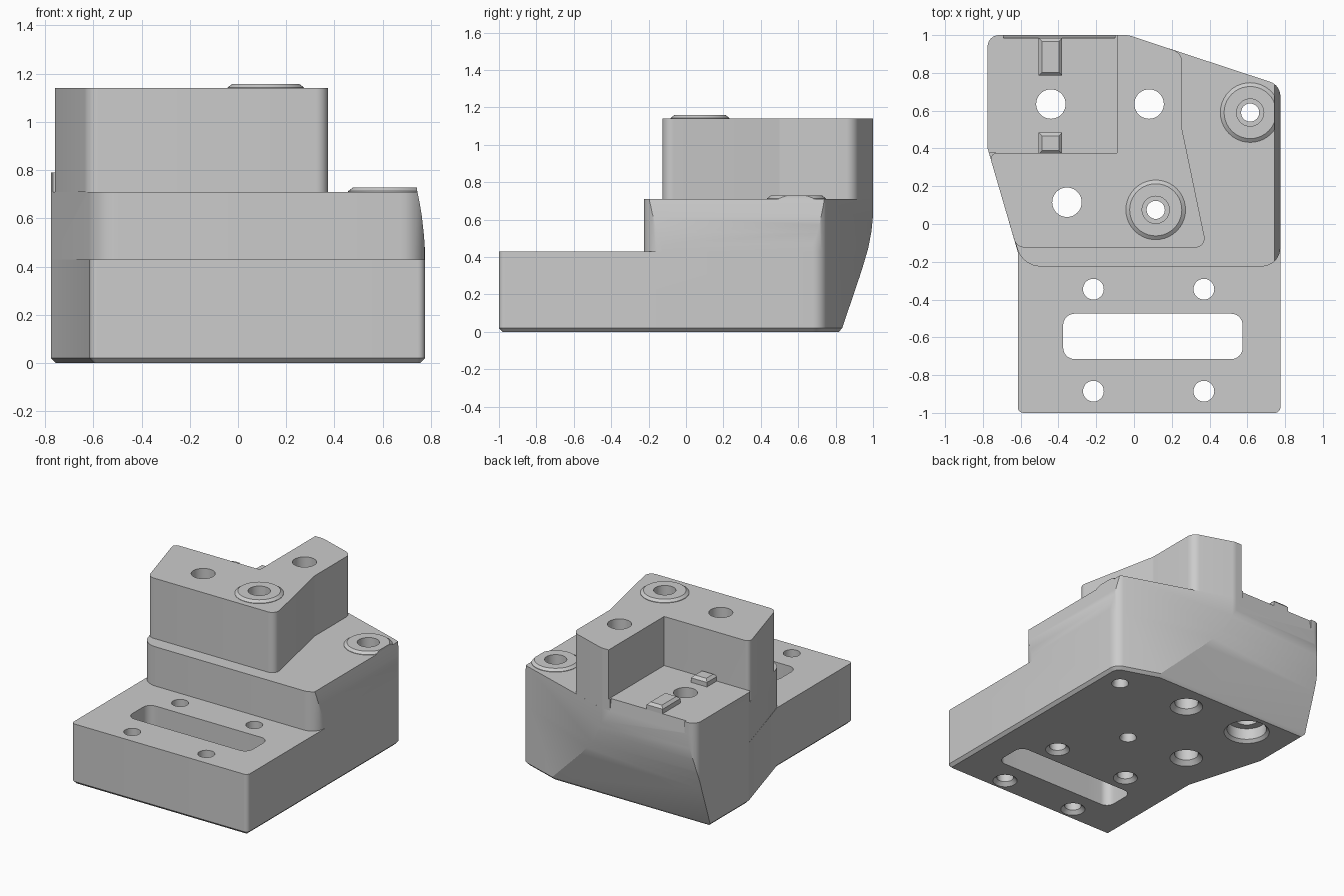
import bpy, bmesh, math
from mathutils import Vector

cube = bpy.data.objects.get("Cube")
if cube:
    bpy.data.objects.remove(cube, do_unlink=True)

GREY = (0.6, 0.6, 0.6, 1)
mat = bpy.data.materials.new("machined grey")
mat.use_nodes = True
mat.diffuse_color = GREY
bsdf = next(n for n in mat.node_tree.nodes if n.type == 'BSDF_PRINCIPLED')
bsdf.inputs["Base Color"].default_value = GREY

BASE, SHELF, POCKET, TOP = 0.43, 0.71, 0.79, 1.14


def finish(name, bm):
    bmesh.ops.recalc_face_normals(bm, faces=bm.faces[:])
    me = bpy.data.meshes.new(name)
    bm.to_mesh(me)
    bm.free()
    me.materials.append(mat)
    ob = bpy.data.objects.new(name, me)
    bpy.context.collection.objects.link(ob)
    return ob


def rounded(corners, steps=8):
    """Outline from (x, y, radius) corners, each rounded by an arc."""
    out = []
    for i, (x, y, r) in enumerate(corners):
        p = Vector((x, y))
        if r == 0:
            out.append(p)
            continue
        a = (Vector(corners[i - 1][:2]) - p).normalized()
        b = (Vector(corners[(i + 1) % len(corners)][:2]) - p).normalized()
        half = a.angle(b) / 2
        centre = p + (a + b).normalized() * (r / math.sin(half))
        va = (p + a * (r / math.tan(half)) - centre).normalized()
        vb = (p + b * (r / math.tan(half)) - centre).normalized()
        turn = math.pi - 2 * half
        for k in range(steps + 1):
            t = k / steps
            d = (va * math.sin((1 - t) * turn) + vb * math.sin(t * turn)) / math.sin(turn)
            out.append(centre + d * r)
    return out


def prism(name, pts, lo, hi, axis='z', chamfer=0, end=None):
    """Extrude an outline along an axis; optionally chamfer the edges at height end."""
    place = {'x': lambda a, b, h: (h, a, b),
             'y': lambda a, b, h: (a, h, b),
             'z': lambda a, b, h: (a, b, h)}[axis]
    bm = bmesh.new()
    bot = [bm.verts.new(place(p[0], p[1], lo)) for p in pts]
    top = [bm.verts.new(place(p[0], p[1], hi)) for p in pts]
    bm.faces.new(bot)
    bm.faces.new(top)
    n = len(pts)
    for i in range(n):
        j = (i + 1) % n
        bm.faces.new((bot[i], bot[j], top[j], top[i]))
    bmesh.ops.recalc_face_normals(bm, faces=bm.faces[:])
    if chamfer:
        rim = [e for e in bm.edges if all(abs(v.co.z - end) < 1e-5 for v in e.verts)]
        bmesh.ops.bevel(bm, geom=rim, offset=chamfer, segments=1, affect='EDGES')
    return finish(name, bm)


def lathe(name, x, y, profile, n=40):
    """Closed solid of revolution from (radius, z) pairs, bottom to top."""
    bm = bmesh.new()
    rings = [[bm.verts.new((x + r * math.cos(2 * math.pi * k / n),
                            y + r * math.sin(2 * math.pi * k / n), z))
              for k in range(n)] for r, z in profile]
    bm.faces.new(rings[0])
    bm.faces.new(rings[-1])
    for a, b in zip(rings, rings[1:]):
        for k in range(n):
            bm.faces.new((a[k], a[(k + 1) % n], b[(k + 1) % n], b[k]))
    return finish(name, bm)


def combine(target, other, op):
    mod = target.modifiers.new(op, 'BOOLEAN')
    mod.operation, mod.solver, mod.object = op, 'EXACT', other
    bpy.context.view_layer.objects.active = target
    bpy.ops.object.modifier_apply(modifier=mod.name)
    bpy.data.objects.remove(other, do_unlink=True)


# Outlines of the stacked levels
back = [(-0.775, 0.4, 0.06), (-0.775, 1, 0.06), (-0.03, 1, 0.1), (0.775, 0.735, 0.08)]
base_outline = rounded(back + [(0.775, -1, 0.03), (-0.615, -1, 0.03), (-0.615, -0.15, 0)])
shelf_outline = rounded(back + [(0.775, -0.225, 0.1), (-0.59, -0.225, 0.13)])
tower_outline = rounded([(-0.768, 0.375, 0.03), (-0.09, 0.375, 0), (-0.09, 1, 0),
                         (-0.03, 1, 0.1), (0.255, 0.906, 0.07), (0.255, 0.5, 0.05),
                         (0.385, -0.125, 0.05), (-0.622, -0.125, 0.06)])
pocket_outline = rounded([(-0.768, 0.375, 0), (-0.775, 0.4, 0), (-0.775, 1, 0.06),
                          (-0.09, 1, 0), (-0.09, 0.375, 0)])

# Body: base plate, shelf block, pocket floor, tower
body = prism("mount_body", base_outline, 0, BASE, chamfer=0.02, end=0)
combine(body, prism("shelf", shelf_outline, BASE, SHELF), 'UNION')
combine(body, prism("pocket_floor", pocket_outline, SHELF, POCKET), 'UNION')
combine(body, prism("tower", tower_outline, SHELF, TOP), 'UNION')

# Raised round bosses
bosses = [(0.115, 0.075, TOP), (0.615, 0.59, SHELF)]
for x, y, z in bosses:
    combine(body, lathe("boss", x, y, [(0.158, z - 0.03), (0.158, z + 0.003), (0.138, z + 0.018)]), 'UNION')

# Curved undercut at the back, curved right flank, chamfered pocket lip
undercut = [(0.80, -0.02), (0.835, 0.02), (0.93, 0.3), (0.952, 0.37), (0.975, 0.45),
            (0.992, 0.54), (1.002, 0.64), (1.1, 0.64), (1.1, -0.02)]
combine(body, prism("undercut", undercut, -1, 1, 'x'), 'DIFFERENCE')
flank = [(0.777, 0.44), (0.771, 0.53), (0.762, 0.61), (0.752, 0.67), (0.743, 0.715),
         (0.743, 0.8), (0.9, 0.8), (0.9, 0.44)]
combine(body, prism("flank", flank, -0.4, 0.9, 'y'), 'DIFFERENCE')
lip = [(0.985, 0.80), (0.985, 0.785), (1.002, 0.7), (1.1, 0.7), (1.1, 0.80)]
combine(body, prism("lip", lip, -0.69, -0.1, 'x'), 'DIFFERENCE')


def drill(x, y, r, flare=0.025):
    combine(body, lathe("drill", x, y, [(r + flare + 0.02, -0.02), (r, flare), (r, 1.3)]), 'DIFFERENCE')


# Through holes, chamfered underneath
for x in (-0.215, 0.37):
    for y in (-0.345, -0.885):
        drill(x, y, 0.055)
for x, y in [(0.08, 0.635), (-0.355, 0.115)]:
    drill(x, y, 0.078, 0.03)
combine(body, lathe("counterbore", -0.44, 0.635,
                    [(0.17, -0.02), (0.13, 0.02), (0.13, 0.1), (0.078, 0.1), (0.078, 1.3)]), 'DIFFERENCE')
for x, y, z in bosses:
    combine(body, lathe("stepped_drill", x, y,
                        [(0.065, -0.02), (0.048, 0.02), (0.048, z - 0.15),
                         (0.072, z - 0.15), (0.072, z + 0.1)]), 'DIFFERENCE')

# Adjustment slot in the base plate
slot = rounded([(-0.375, -0.715, 0.06), (0.575, -0.715, 0.06),
                (0.575, -0.475, 0.06), (-0.375, -0.475, 0.06)])
combine(body, prism("slot", slot, -0.1, 0.6), 'DIFFERENCE')

# Locating keys on the pocket floor
parts = [body]
for name, y0, y1 in [("back_key", 0.785, 0.985), ("front_key", 0.37, 0.485)]:
    pts = [(-0.505, y0), (-0.38, y0), (-0.38, y1), (-0.505, y1)]
    parts.append(prism(name, pts, POCKET - 0.01, POCKET + 0.05, chamfer=0.018, end=POCKET + 0.05))

for ob in parts:
    bpy.ops.object.select_all(action='DESELECT')
    ob.select_set(True)
    bpy.context.view_layer.objects.active = ob
    bpy.ops.object.shade_smooth_by_angle(angle=math.radians(25))
